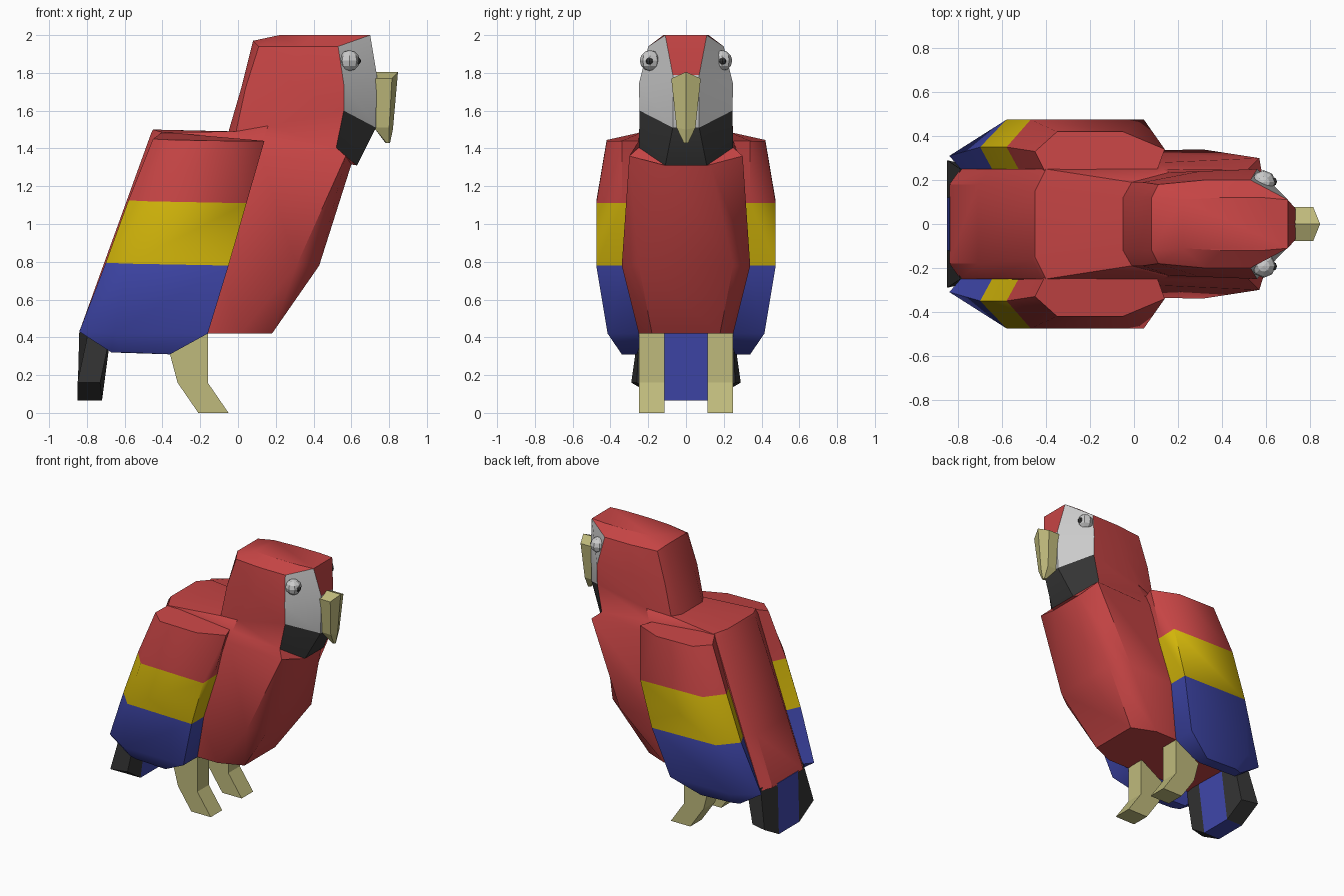
import bpy, bmesh, math
from mathutils import Vector

if "Cube" in bpy.data.objects:
    bpy.data.objects.remove(bpy.data.objects["Cube"])

COLORS = {
    "red": (.56, .058, .058), "yellow": (.64, .46, .003), "blue": (.052, .065, .42),
    "black": (.035, .035, .035), "horn": (.52, .49, .20), "white": (.72, .72, .72),
}
MATS = {}
for key, rgb in COLORS.items():
    MATS[key] = bpy.data.materials.new(key)
    MATS[key].diffuse_color = (*rgb, 1)


def finish(name, bm, mirror=False, angle=0):
    bmesh.ops.recalc_face_normals(bm, faces=bm.faces)
    me = bpy.data.meshes.new(name)
    bm.to_mesh(me)
    bm.free()
    ob = bpy.data.objects.new(name, me)
    bpy.context.collection.objects.link(ob)
    if mirror:
        mod = ob.modifiers.new("mirror", "MIRROR")
        mod.use_axis = (False, True, False)
    if angle:
        bpy.ops.object.select_all(action="DESELECT")
        ob.select_set(True)
        bpy.context.view_layer.objects.active = ob
        bpy.ops.object.shade_smooth_by_angle(angle=math.radians(angle))
    return ob


def loft(name, rings, color, mirror=False, angle=0):
    """Skin closed rings; color(level, segment) names the material, segment None = cap."""
    bm = bmesh.new()
    keys = []

    def face(verts, key):
        if key not in keys:
            keys.append(key)
        bm.faces.new(verts).material_index = keys.index(key)

    vs = [[bm.verts.new(p) for p in r] for r in rings]
    n = len(rings[0])
    for i in range(len(vs) - 1):
        for j in range(n):
            k = (j + 1) % n
            face((vs[i][j], vs[i][k], vs[i + 1][k], vs[i + 1][j]), color(i, j))
    face(vs[0], color(0, None))
    face(vs[-1], color(len(vs) - 2, None))
    bmesh.ops.remove_doubles(bm, verts=bm.verts, dist=.0005)
    ob = finish(name, bm, mirror, angle)
    for key in keys:
        ob.data.materials.append(MATS[key])
    return ob


def sym(half):
    """Complete a half ring (front to back) across y = 0."""
    return half + [(x, -y, z) for x, y, z in reversed(half)]


# Head, neck and body in one skin: front, cheek, flank, back side, back
body = [sym(h) for h in (
    [(.70, .11, 2), (.59, .12, 2), (.40, .12, 2), (.22, .11, 2), (.08, .12, 1.97)],
    [(.70, .11, 2), (.53, .20, 1.94), (.32, .20, 1.94), (.11, .18, 1.94), (.08, .12, 1.97)],
    [(.735, .07, 1.79), (.56, .25, 1.74), (.30, .24, 1.73), (.04, .19, 1.72), (.02, .12, 1.73)],
    [(.73, .07, 1.51), (.56, .245, 1.60), (.16, .235, 1.52), (-.01, .19, 1.49), (-.05, .12, 1.49)],
    [(.63, .11, 1.31), (.52, .25, 1.405), (.13, .25, 1.44), (-.40, .25, 1.485), (-.45, .15, 1.50)],
    [(.60, .13, 1.315), (.57, .30, 1.36), (.12, .28, 1.36), (-.42, .25, 1.45), (-.46, .16, 1.48)],
    [(.43, .25, .78), (.31, .34, .78), (-.10, .33, .78), (-.65, .25, .80), (-.71, .18, .79)],
    [(.18, .18, .42), (.01, .25, .42), (-.16, .25, .42), (-.79, .25, .42), (-.84, .18, .43)],
)]


def body_color(i, j):
    if i == 3 and j in (0, 8, 9):
        return "black"
    if i in (1, 2) and j in (0, 8) or (i, j) == (2, 9):
        return "white"
    return "red"


loft("head_and_body", body, body_color, angle=35)

# Wings: banded red, yellow and blue
wing = [
    [(.10, .23, 1.44), (.14, .34, 1.44), (-.05, .42, 1.44), (-.35, .42, 1.445),
     (-.45, .33, 1.45), (-.40, .23, 1.487)],
    [(.04, .22, 1.11), (.04, .34, 1.11), (.045, .475, 1.11), (-.47, .475, 1.12),
     (-.58, .35, 1.125), (-.52, .24, 1.12)],
    [(-.05, .22, .78), (-.05, .33, .78), (-.05, .475, .78), (-.58, .475, .79),
     (-.70, .35, .795), (-.64, .24, .79)],
    [(-.16, .22, .42), (-.16, .25, .42), (-.16, .415, .42), (-.66, .41, .42),
     (-.84, .31, .43), (-.78, .24, .43)],
    [(-.36, .26, .31), (-.36, .27, .31), (-.36, .34, .31), (-.61, .34, .32),
     (-.67, .32, .32), (-.67, .26, .32)],
]
loft("wing", wing, lambda i, j: ("red", "yellow", "blue", "blue")[i], True, 50)

# Tail: blue centre feather and black outer feathers
top = [(-.84, .12, .44), (-.67, .12, .44)]
low = [(-.85, .12, .065), (-.72, .12, .065)]
loft("tail_centre", [top + [(x, -y, z) for x, y, z in top[::-1]],
                     low + [(x, -y, z) for x, y, z in low[::-1]]], lambda i, j: "blue")
loft("tail_side", [top + [(-.67, .25, .44), (-.79, .25, .44)],
                   low + [(-.73, .26, .16), (-.85, .29, .16)]], lambda i, j: "black", True)

# Legs: extruded side profile
leg = [(-.36, .31), (-.16, .43), (-.16, .16), (-.05, 0), (-.21, 0), (-.32, .16)]
loft("leg", [[(x, y, z) for x, z in leg] for y in (.115, .25)], lambda i, j: "horn", True)

# Beak: wedge under a roofed top
beak = [sym(h) for h in (
    [(.847, 0, 1.805), (.847, 0, 1.805), (.735, 0, 1.805), (.735, 0, 1.805)],
    [(.847, 0, 1.805), (.815, .078, 1.77), (.705, .078, 1.77), (.735, 0, 1.805)],
    [(.82, 0, 1.50), (.80, .05, 1.51), (.72, .05, 1.51), (.72, 0, 1.51)],
    [(.805, 0, 1.43), (.80, .012, 1.43), (.785, .012, 1.43), (.78, 0, 1.43)],
)]
loft("beak", beak, lambda i, j: "horn")


# Eyes and pupils
def ball(name, loc, r, key):
    bm = bmesh.new()
    bmesh.ops.create_uvsphere(bm, u_segments=8, v_segments=6, radius=r)
    bmesh.ops.translate(bm, verts=bm.verts, vec=Vector(loc))
    finish(name, bm, True).data.materials.append(MATS[key])


ball("eye", (.59, .19, 1.865), .055, "white")
ball("pupil", (.63, .193, 1.863), .021, "black")

for m in bpy.data.materials:
    if m.users and not m.is_grease_pencil:
        m.use_nodes = True
        m.node_tree.nodes["Principled BSDF"].inputs["Base Color"].default_value = m.diffuse_color
